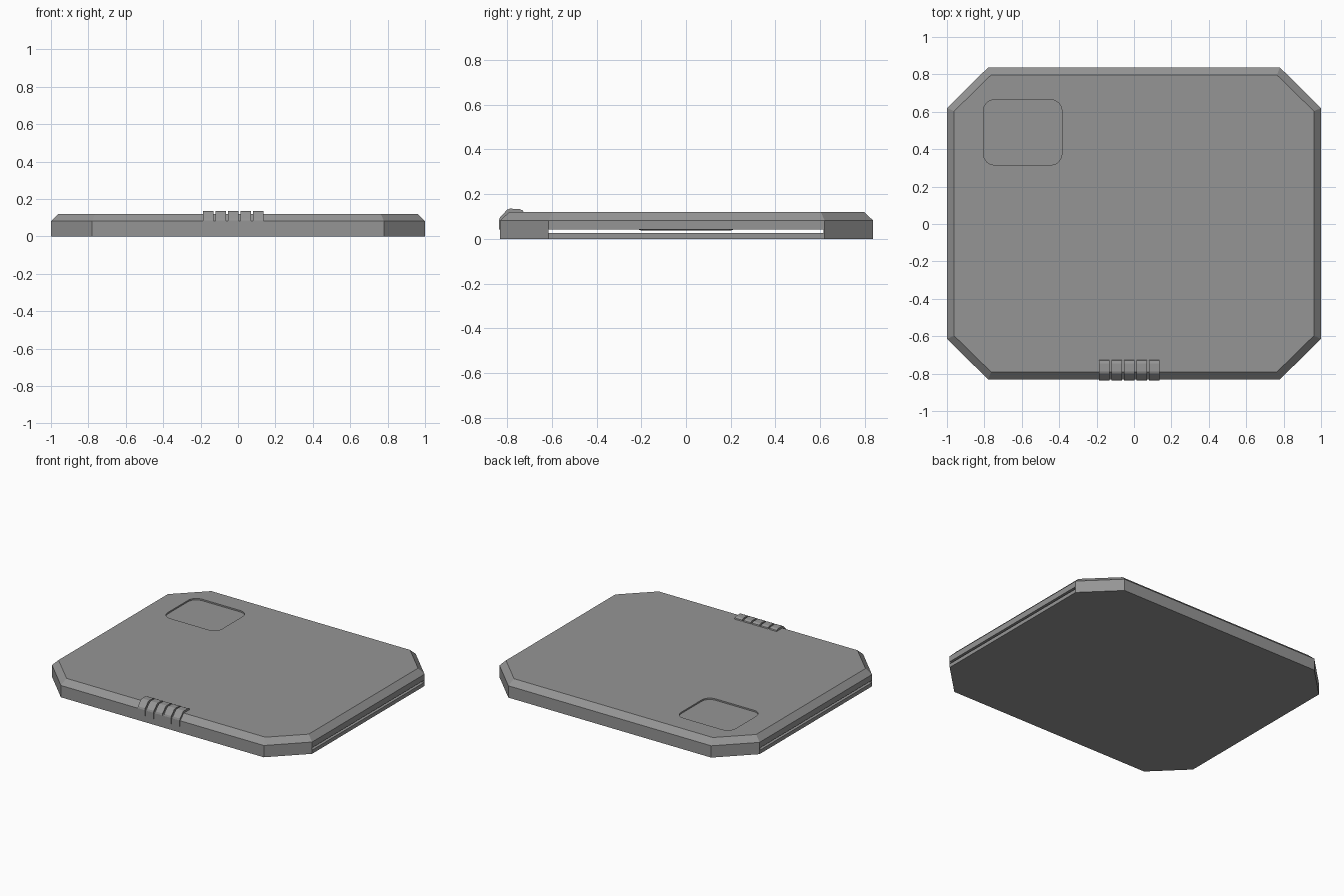
import bpy, bmesh
from math import cos, sin, pi

if "Cube" in bpy.data.objects:
    bpy.data.objects.remove(bpy.data.objects["Cube"])

# Dark grey plastic
dark = bpy.data.materials.new("dark_grey")
dark.diffuse_color = (0.3, 0.3, 0.3, 1)
dark.use_nodes = True
dark.node_tree.nodes["Principled BSDF"].inputs["Base Color"].default_value = dark.diffuse_color


def finish(name, bm):
    bmesh.ops.recalc_face_normals(bm, faces=bm.faces)
    me = bpy.data.meshes.new(name)
    bm.to_mesh(me)
    bm.free()
    me.materials.append(dark)
    ob = bpy.data.objects.new(name, me)
    bpy.context.collection.objects.link(ob)
    return ob


def loft(name, rings):
    """Skin a stack of equal-length point rings and cap both ends."""
    bm = bmesh.new()
    vs = [[bm.verts.new(p) for p in r] for r in rings]
    n = len(rings[0])
    for a, b in zip(vs, vs[1:]):
        for i in range(n):
            j = (i + 1) % n
            bm.faces.new((a[i], a[j], b[j], b[i]))
    bm.faces.new(vs[0][::-1])
    bm.faces.new(vs[-1])
    return finish(name, bm)


def octagon(hx, hy, sx, sy, z, cy=0.003):
    pts = [(hx, sy), (sx, hy), (-sx, hy), (-hx, sy),
           (-hx, -sy), (-sx, -hy), (sx, -hy), (hx, -sy)]
    return [(x, y + cy, z) for x, y in pts]


def rounded_rect(cx, cy, hx, hy, r, z, seg=4):
    corners = [(1, 1), (-1, 1), (-1, -1), (1, -1)]
    out = []
    for k, (sx, sy) in enumerate(corners):
        for i in range(seg + 1):
            a = (k + i / seg) * pi / 2
            out.append((cx + sx * (hx - r) + r * cos(a),
                        cy + sy * (hy - r) + r * sin(a), z))
    return out


def box_ring(hx, hy, z):
    return [(hx, hy, z), (-hx, hy, z), (-hx, -hy, z), (hx, -hy, z)]


def cut(ob, cutter):
    m = ob.modifiers.new("cut", 'BOOLEAN')
    m.operation = 'DIFFERENCE'
    m.solver = 'EXACT'
    m.object = cutter
    cutter.hide_render = True
    cutter.hide_set(True)


# Octagonal case with a chamfered top rim
case = loft("case_body", [octagon(1.0, 0.834, 0.78, 0.617, 0.0),
                          octagon(1.0, 0.834, 0.78, 0.617, 0.082),
                          octagon(0.962, 0.794, 0.764, 0.6, 0.12)])

# Slot running side to side
cut(case, loft("slot_cutter", [box_ring(1.2, 0.615, 0.026), box_ring(1.2, 0.615, 0.042)]))

# Shallow recess near the back left corner
cut(case, loft("recess_cutter", [rounded_rect(-0.595, 0.49, 0.21, 0.175, 0.06, z)
                                 for z in (0.11, 0.2)]))

# Low round boss on the slot ceiling
boss = []
for r, z in ((0.2, 0.037), (0.215, 0.043)):
    boss.append([(r * cos(i * pi / 16), r * sin(i * pi / 16), z) for i in range(32)])
loft("slot_boss", boss)

# Grip ribs wrapping over the front edge
profile = [(-0.725, 0.115), (-0.73, 0.127), (-0.745, 0.134), (-0.788, 0.135),
           (-0.80, 0.13), (-0.832, 0.097), (-0.836, 0.085), (-0.836, 0.042),
           (-0.80, 0.042), (-0.80, 0.1)]
for i in range(5):
    x = -0.187 + i * 0.067
    loft("grip_rib_%d" % (i + 1), [[(x + d, y, z) for y, z in profile] for d in (0, 0.056)])
